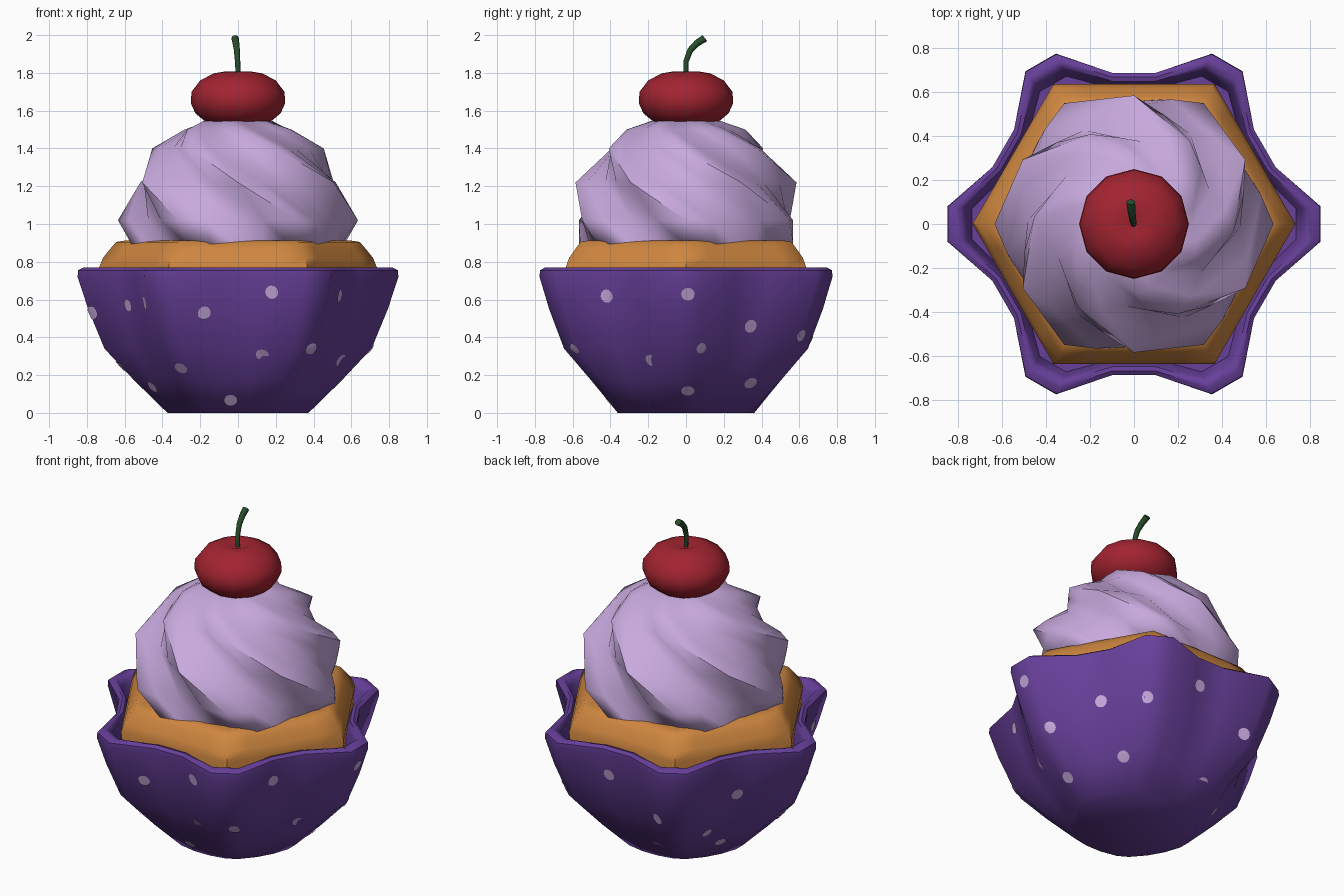
import bpy, math
from mathutils import Vector
from mathutils.bvhtree import BVHTree

if "Cube" in bpy.data.objects:
    bpy.data.objects.remove(bpy.data.objects["Cube"])


def material(name, rgb):
    m = bpy.data.materials.new(name)
    m.diffuse_color = (*rgb, 1)
    m.use_nodes = True
    m.node_tree.nodes["Principled BSDF"].inputs["Base Color"].default_value = m.diffuse_color
    return m


PURPLE = material("purple_wrapper", (0.135, 0.05, 0.32))
LILAC = material("lilac_frosting", (0.58, 0.40, 0.73))
CAKE = material("golden_cake", (0.62, 0.24, 0.05))
RED = material("cherry_red", (0.36, 0.017, 0.03))
GREEN = material("stem_green", (0.02, 0.075, 0.023))


def make_object(name, verts, faces, mat, angle=50):
    me = bpy.data.meshes.new(name)
    me.from_pydata(verts, [], faces)
    me.materials.append(mat)
    ob = bpy.data.objects.new(name, me)
    bpy.context.collection.objects.link(ob)
    bpy.ops.object.select_all(action='DESELECT')
    ob.select_set(True)
    bpy.context.view_layer.objects.active = ob
    bpy.ops.object.shade_smooth_by_angle(angle=math.radians(angle))
    return ob


def loft(rings):
    """Join equal-sized rings, listed bottom to top, and cap both ends."""
    n = len(rings[0])
    verts = [p for r in rings for p in r]
    faces = [(i * n + j, i * n + (j + 1) % n, (i + 1) * n + (j + 1) % n, (i + 1) * n + j)
             for i in range(len(rings) - 1) for j in range(n)]
    faces.append(tuple(reversed(range(n))))
    faces.append(tuple(range(len(verts) - n, len(verts))))
    return verts, faces


def polar(r, deg, z):
    a = math.radians(deg)
    return Vector((r * math.cos(a), r * math.sin(a), z))


# Six-pointed star wrapper: (z, radius at points, radius at valleys)
def star_ring(z, tip, valley):
    return [polar(r, k * 60 + a, z) for k in range(6)
            for a, r in ((-5.4, tip), (5.4, tip), (21.8, valley), (38.2, valley))]


cup_profile = [(0, 0.375, 0.365), (0.17, 0.55, 0.495), (0.34, 0.71, 0.60), (0.55, 0.797, 0.66),
               (0.72, 0.853, 0.695), (0.755, 0.85, 0.695), (0.77, 0.82, 0.675),
               (0.765, 0.79, 0.655), (0.73, 0.765, 0.64), (0.64, 0.74, 0.62)]
cup_verts, cup_faces = loft([star_ring(*p) for p in cup_profile])
make_object("wrapper", cup_verts, cup_faces, PURPLE)

# Polka dots, laid on the wrapper surface
tree = BVHTree.FromPolygons(cup_verts, cup_faces)
front = [(0.18, 0.64), (-0.18, 0.53), (-0.58, 0.57), (-0.49, 0.58), (-0.77, 0.53), (-0.30, 0.24),
         (0.13, 0.31), (-0.45, 0.14), (-0.04, 0.07), (0.39, 0.34), (0.53, 0.62)]
right = [(0.01, 0.63), (0.34, 0.46), (0.61, 0.41), (-0.18, 0.28), (0.08, 0.34),
         (0.34, 0.16), (0.01, 0.12)]
back = [(84, 0.59), (112, 0.4), (152, 0.5), (137, 0.25), (185, 0.25), (106, 0.12), (150, 0.13)]
rays = [(Vector((x, -2, z)), Vector((0, 1, 0))) for x, z in front]
rays += [(Vector((2, y, z)), Vector((-1, 0, 0))) for y, z in right]
rays += [(polar(2, a, z), polar(-1, a, 0)) for a, z in back]
dot_verts, dot_faces = [], []
SIDES = 12
for origin, direction in rays:
    hit, normal, _, _ = tree.ray_cast(origin, direction)
    if hit is None:
        continue
    u = normal.cross(Vector((0, 0, 1))).normalized()
    v = u.cross(normal)
    s = len(dot_verts)
    for i in range(SIDES + 1):
        a = math.tau * i / SIDES
        rad = 0 if i == SIDES else 0.036
        near, n2, _, _ = tree.find_nearest(hit + (u * math.cos(a) - v * math.sin(a)) * rad)
        dot_verts.append(near + (normal + n2).normalized() * 0.005)
    for i in range(SIDES):
        tri = [s + SIDES, s + i, s + (i + 1) % SIDES]
        p, q, r = (dot_verts[t] for t in tri)
        if (q - p).cross(r - p).dot(normal) < 0:
            tri.reverse()
        dot_faces.append(tri)
make_object("polka_dots", dot_verts, dot_faces, LILAC)


# Hexagonal cake
def hex_ring(z, tip):
    return [polar(tip * math.cos(math.pi / 6) / math.cos(math.radians(a - 30)), k * 60 + a, z)
            for k in range(6) for a in (0, 10, 30, 50)]


make_object("cake", *loft([hex_ring(*p) for p in (
    (0.62, 0.72), (0.77, 0.735), (0.82, 0.715), (0.87, 0.675), (0.905, 0.645), (0.912, 0.60))]),
    CAKE)


# Twisted frosting: (z, ridge radius, groove radius, twist)
def swirl_ring(z, tip, groove, twist):
    shape = ((0, 1), (13, 0.6), (28, 0.08), (44, 0.35))
    return [polar(groove + (tip - groove) * f, k * 60 + a + twist, z)
            for k in range(6) for a, f in shape]


make_object("frosting", *loft([swirl_ring(*p) for p in (
    (0.89, 0.585, 0.52, 16), (1.02, 0.635, 0.53, 0), (1.22, 0.585, 0.475, -30),
    (1.40, 0.455, 0.37, -64), (1.50, 0.315, 0.26, -88), (1.545, 0.19, 0.16, -104))]),
    LILAC, 60)

# Cherry with a dimple at the top
cherry_profile = [(1.52, 0.10), (1.54, 0.17), (1.585, 0.225), (1.64, 0.25), (1.70, 0.246),
                  (1.76, 0.20), (1.797, 0.13), (1.807, 0.07), (1.79, 0.02)]
make_object("cherry", *loft([[polar(r, i * 30, z) for i in range(12)]
                             for z, r in cherry_profile]), RED, 60)

# Bent stem: centre point, lean angle, radius
stem_path = [(0, 0, 1.77, 0, 0.012), (-0.002, 0, 1.86, 8, 0.014), (-0.006, 0.022, 1.92, 35, 0.016),
             (-0.011, 0.058, 1.957, 50, 0.018), (-0.015, 0.10, 1.984, 52, 0.02)]
rings = []
for x, y, z, lean, r in stem_path:
    t = math.radians(lean)
    rings.append([Vector((x + r * math.cos(a), y + r * math.sin(a) * math.cos(t),
                          z - r * math.sin(a) * math.sin(t)))
                  for a in (math.tau * i / 8 for i in range(8))])
make_object("stem", *loft(rings), GREEN)
